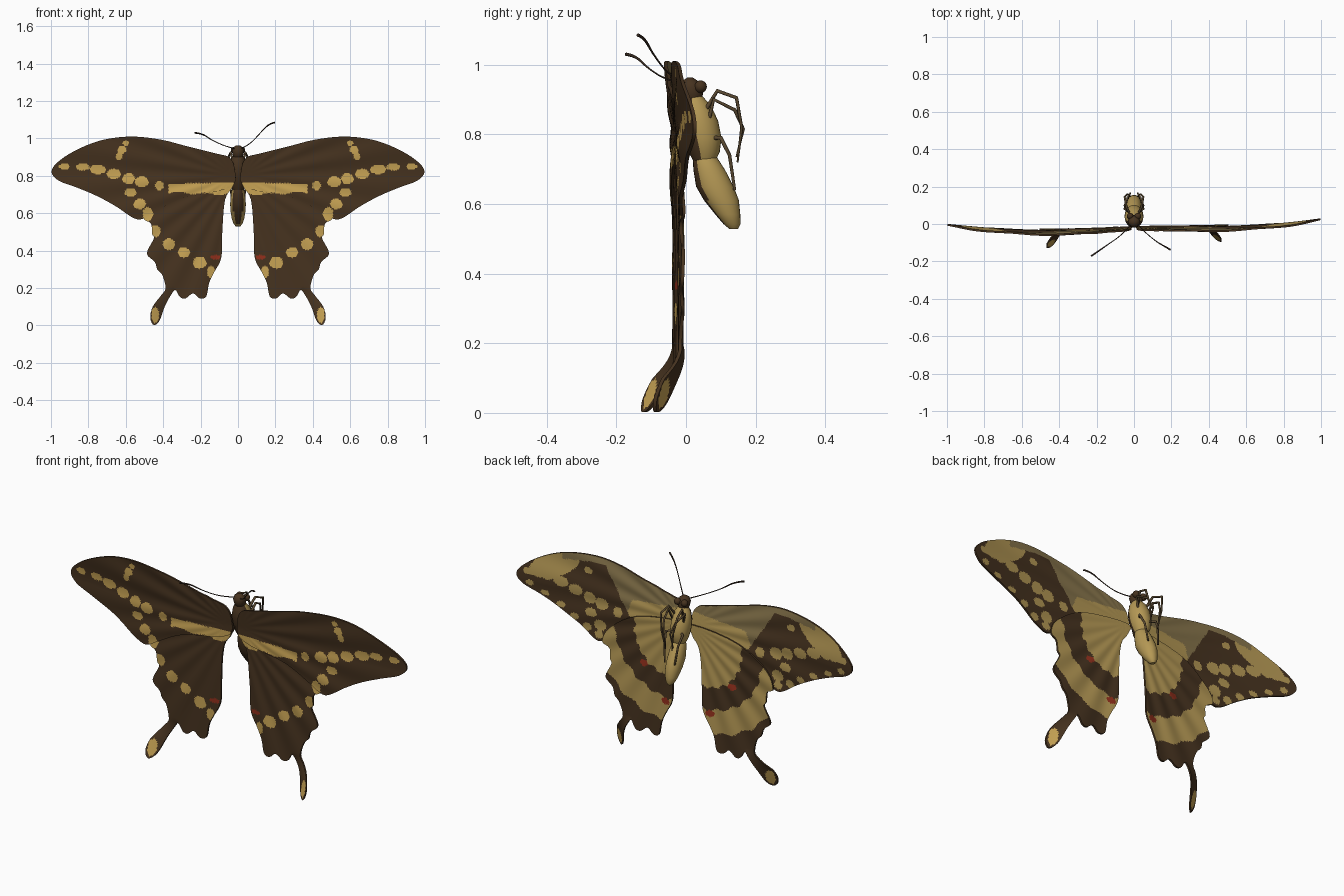
import bpy, bmesh, math
from mathutils import Vector
from mathutils.geometry import delaunay_2d_cdt

if "Cube" in bpy.data.objects:
    bpy.data.objects.remove(bpy.data.objects["Cube"])


def material(name, rgb):
    m = bpy.data.materials.new(name)
    m.diffuse_color = (*rgb, 1)
    m.use_nodes = True
    m.node_tree.nodes["Principled BSDF"].inputs["Base Color"].default_value = m.diffuse_color
    return m


BROWN, YELLOW, CREAM, OLIVE, RED, DARK, LIMB = range(7)
MATS = [material("wing brown", (.062, .033, .014)), material("spot yellow", (.58, .37, .09)),
        material("underside cream", (.46, .315, .09)), material("costa olive", (.24, .175, .07)),
        material("spot red", (.30, .03, .012)), material("antenna dark", (.035, .021, .013)),
        material("leg brown", (.10, .065, .03))]

# Right wing outlines (x, z)
FOREWING = [(.02, .85), (.05, .90), (.12, .92), (.28, .96), (.41, .993), (.56, 1.01), (.71, .995),
            (.84, .95), (.95, .885), (.997, .825), (.96, .775), (.86, .737), (.75, .69), (.65, .635),
            (.56, .575), (.51, .57), (.44, .61), (.3, .68), (.1, .72), (.02, .76)]
HINDWING = [(.03, .80), (.3, .76), (.46, .66), (.505, .575), (.465, .545), (.46, .49), (.45, .465),
            (.487, .385), (.445, .34), (.432, .30), (.405, .27), (.387, .20), (.412, .16), (.456, .10),
            (.469, .04), (.45, .002), (.42, .025), (.39, .105), (.36, .16), (.335, .19), (.31, .152),
            (.28, .145), (.24, .172), (.205, .145), (.17, .155), (.155, .225), (.13, .28), (.09, .36),
            (.085, .48), (.07, .67), (.03, .74)]

# Wing spots (x, z, half width, half height)
SPOTS = [(.60, .975, .018, .015), (.62, .94, .024, .02), (.635, .905, .018, .022),
         (.42, .748, .024, .026), (.515, .768, .036, .030), (.585, .785, .033, .030),
         (.665, .81, .038, .027), (.75, .835, .042, .026), (.83, .848, .036, .020), (.93, .85, .027, .018),
         (.575, .71, .032, .023), (.525, .65, .033, .028), (.482, .595, .028, .038), (.44, .505, .027, .032),
         (.37, .435, .033, .031), (.29, .39, .032, .028), (.205, .335, .037, .032), (.145, .285, .02, .034)]
MARGIN_SPOTS = [(.925, .79, .022, .015), (.84, .752, .024, .015), (.75, .712, .025, .016),
                (.67, .667, .025, .018), (.60, .625, .026, .02), (.53, .60, .025, .02)]
TAIL_SPOT = [(.443, .056, .020, .043)]


def in_spots(x, z, spots, grow=1.0):
    return any(((x - a) / (w * grow)) ** 2 + ((z - b) / (h * grow)) ** 2 < 1 for a, b, w, h in spots)


def front_colour(x, z, fore):
    if in_spots(x, z, [(.12, .365, .026, .013)]):
        return RED
    # tapering band with a wavy lower edge
    band = x < .37 and .70 + .03 * x + .006 * math.sin(x * 45) < z < .765 - .02 * x
    return YELLOW if band or in_spots(x, z, SPOTS + TAIL_SPOT) else BROWN


def back_colour(x, z, fore):
    if in_spots(x, z, TAIL_SPOT):
        return YELLOW
    r, a = math.hypot(x - .1, z - .7), math.atan2(z - .7, x - .1)
    if not fore:
        if in_spots(x, z, [(.26, .52, .024, .017), (.13, .345, .026, .018)]):
            return RED
        r += .007 * math.sin(a * 22)
        return CREAM if r < .215 or .335 < r < .465 else BROWN
    if in_spots(x, z, SPOTS[3:12], 1.05) or in_spots(x, z, MARGIN_SPOTS):
        return CREAM
    if x < .34 + (z - .73) * .65:
        return CREAM if z < .87 - .1 * x and r < .27 else OLIVE
    if in_spots(x, z, [(.60, .925, .025, .018)]):
        return CREAM
    if x < .75 and z > .975 - max(0, x - .6) * .15:
        return OLIVE
    # pale patch near the wing tip
    u, v = (x - .79) * .9 - (z - .915) * .43, (x - .79) * .43 + (z - .915) * .9
    return CREAM if (u / .15) ** 2 + (v / .062) ** 2 < 1 else BROWN


def smooth_loop(pts, n=4):
    """Closed Catmull-Rom loop through the points."""
    out, k = [], len(pts)
    for i in range(k):
        p0, p1, p2, p3 = (Vector(pts[(i + j) % k]) for j in (-1, 0, 1, 2))
        for s in range(n):
            t = s / n
            out.append(p1 + .5 * t * ((p2 - p0) + t * ((2 * p0 - 5 * p1 + 4 * p2 - p3)
                       + t * (3 * (p1 - p2) + p3 - p0))))
    return out


def inside(x, z, loop):
    hit = False
    for a, b in zip(loop, loop[1:] + loop[:1]):
        if (a.y > z) != (b.y > z) and x < a.x + (z - a.y) * (b.x - a.x) / (b.y - a.y):
            hit = not hit
    return hit


def wing_depth(x, z, side):
    """Gentle sweep of the wing, twisted backward tails and pleats fanning from the root."""
    y = -.02 + (.05 * x ** 3 if side > 0 else .02 * x * x - .02 * math.sin(math.pi * x))
    y -= .08 * max(z - .8, 0)
    if z < .2 and x > .34:
        t = (.2 - z) / .2
        y -= (.045 if side > 0 else .06) * t ** 1.4 + min(1, 2 * t) * .6 * (x - .40)
    r, a = math.hypot(x - .02, z - .8), math.atan2(z - .8, x - .02)
    return y + .003 * min(1, r / .4) * math.sin(a * 26)


def wing(name, outline, side, fore):
    step = .0085
    loop = smooth_loop(outline)
    pts = list(loop)
    for j in range(int(1.05 / step)):
        for i in range(int(1.02 / step)):
            x, z = (i + .5 * (j % 2)) * step, j * step
            if inside(x, z, loop):
                pts.append(Vector((x, z)))
    flat, _, tris, *_ = delaunay_2d_cdt(pts, [], [list(range(len(loop)))], 1, 1e-5)
    bm = bmesh.new()
    off = -.004 if fore else .004
    layers = []
    for d, rule in ((-.005, front_colour), (.005, back_colour)):
        vs = [bm.verts.new((side * p.x, wing_depth(p.x, p.y, side) + off + d, p.y)) for p in flat]
        layers.append(vs)
        for t in tris:
            f = bm.faces.new([vs[i] for i in t])
            cx, cz = (sum(flat[i][k] for i in t) / 3 for k in (0, 1))
            f.material_index = rule(cx, cz, fore)
    # close the rim between both sheets
    count = {}
    for t in tris:
        for a, b in zip(t, (*t[1:], t[0])):
            key = (min(a, b), max(a, b))
            count[key] = count.get(key, 0) + 1
    for (a, b), c in count.items():
        if c == 1:
            bm.faces.new([layers[0][a], layers[0][b], layers[1][b], layers[1][a]])
    bmesh.ops.recalc_face_normals(bm, faces=bm.faces)
    finish(name, bm)


def finish(name, bm):
    me = bpy.data.meshes.new(name)
    bm.to_mesh(me)
    bm.free()
    for m in MATS:
        me.materials.append(m)
    ob = bpy.data.objects.new(name, me)
    bpy.context.collection.objects.link(ob)
    bpy.ops.object.select_all(action='DESELECT')
    ob.select_set(True)
    bpy.context.view_layer.objects.active = ob
    bpy.ops.object.shade_smooth_by_angle(angle=math.radians(40))


def loft(name, rings, rule, n=24):
    """Body part from level rings (y, z, half width, half depth)."""
    bm = bmesh.new()
    loops = [[bm.verts.new((w * math.cos(2 * math.pi * i / n), y + d * math.sin(2 * math.pi * i / n), z))
              for i in range(n)] for y, z, w, d in rings]
    for a, b in zip(loops, loops[1:]):
        for i in range(n):
            bm.faces.new([a[i], a[(i + 1) % n], b[(i + 1) % n], b[i]])
    bm.faces.new(loops[0])
    bm.faces.new(loops[-1])
    bmesh.ops.recalc_face_normals(bm, faces=bm.faces)
    for f in bm.faces:
        f.material_index = rule(f)
    finish(name, bm)


def ball(name, loc, r, mat):
    bm = bmesh.new()
    bmesh.ops.create_uvsphere(bm, u_segments=14, v_segments=10, radius=r)
    bmesh.ops.translate(bm, verts=bm.verts, vec=loc)
    for f in bm.faces:
        f.material_index = mat
    finish(name, bm)


def tube(name, pts, r, radii, mat, kind='POLY'):
    cu = bpy.data.curves.new(name, 'CURVE')
    cu.dimensions, cu.bevel_depth, cu.bevel_resolution, cu.use_fill_caps = '3D', r, 2, True
    sp = cu.splines.new(kind)
    sp.points.add(len(pts) - 1)
    for p, co, k in zip(sp.points, pts, radii):
        p.co, p.radius = (*co, 1), k
    if kind == 'NURBS':
        sp.use_endpoint_u, sp.order_u = True, 3
    cu.materials.append(MATS[mat])
    bpy.context.collection.objects.link(bpy.data.objects.new(name, cu))


# three jointed legs per side
LEGS = {"front": [(.02, .05, .86), (.04, .09, .925), (.05, .145, .905), (.035, .16, .82), (.02, .148, .72)],
        "middle": [(.02, .06, .82), (.05, .08, .90), (.035, .14, .87), (.02, .165, .815), (.025, .145, .735)],
        "rear": [(.02, .07, .79), (.05, .10, .79), (.04, .125, .74), (.03, .14, .64)]}
for side, tag in ((1, "right"), (-1, "left")):
    wing(f"forewing_{tag}", FOREWING, side, True)
    wing(f"hindwing_{tag}", HINDWING, side, False)
    ball(f"eye_{tag}", (side * .021, .042, .937), .018, BROWN)
    for leg, path in LEGS.items():
        tube(f"{leg}_leg_{tag}", [(side * x, y, z) for x, y, z in path], .0055, (1.3, 1.1, 1, .8, .5), LIMB)

# Body parts: brown on the upper side, pale beneath
loft("head", [(.012, .963, .01, .008), (.012, .953, .025, .023), (.015, .935, .032, .034),
              (.018, .91, .028, .03), (.02, .895, .022, .022)], lambda f: BROWN)
loft("thorax", [(.022, .915, .02, .02), (.028, .885, .04, .042), (.036, .84, .05, .056),
                (.046, .79, .05, .056), (.052, .75, .042, .045), (.053, .715, .024, .028)],
     lambda f: BROWN if f.normal.y < -.2 else CREAM)
loft("abdomen", [(.05, .755, .02, .02), (.054, .735, .03, .034), (.066, .70, .038, .045),
                 (.083, .65, .042, .054), (.102, .61, .04, .05), (.12, .57, .033, .036),
                 (.132, .542, .023, .024), (.137, .528, .01, .012)],
     lambda f: BROWN if f.normal.y < -.66 else CREAM)

# Antennae with thickened tips
CLUB = (1, .8, .8, 1.4, 1.6)
tube("antenna_right", [(.015, 0, .945), (.06, -.045, .965), (.12, -.095, 1.03), (.165, -.12, 1.078),
                       (.195, -.138, 1.085)], .003, CLUB, DARK, 'NURBS')
tube("antenna_left", [(-.015, 0, .945), (-.06, -.055, .955), (-.14, -.11, .99), (-.19, -.145, 1.026),
                      (-.23, -.172, 1.03)], .003, CLUB, DARK, 'NURBS')
